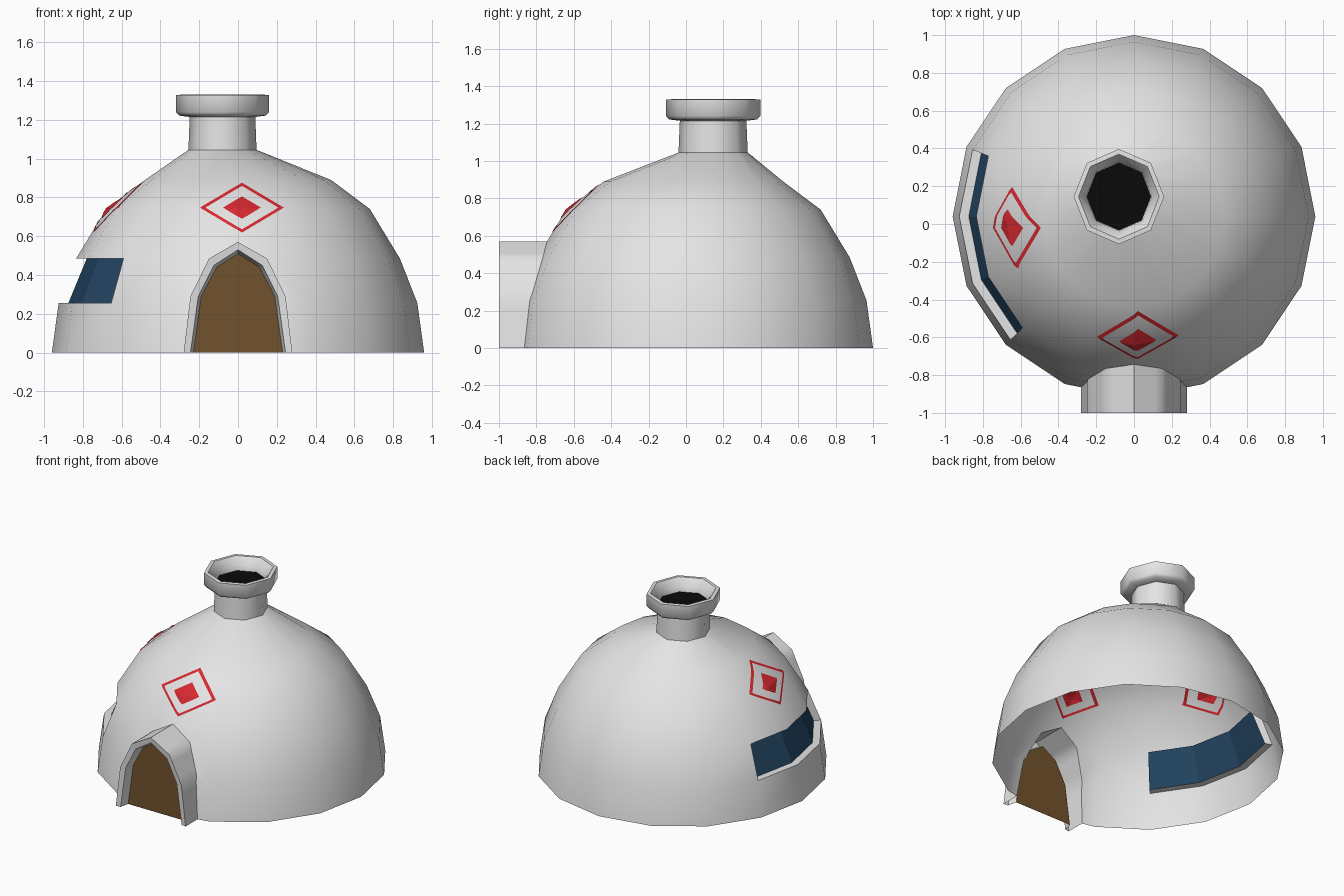
import bpy, bmesh, math
from mathutils import Vector
from mathutils.bvhtree import BVHTree

if "Cube" in bpy.data.objects:
    bpy.data.objects.remove(bpy.data.objects["Cube"])

def material(name, rgb):
    m = bpy.data.materials.new(name)
    m.diffuse_color = (*rgb, 1)
    m.use_nodes = True
    m.node_tree.nodes["Principled BSDF"].inputs["Base Color"].default_value = m.diffuse_color
    return m

GREY = material("plaster_grey", (0.78, 0.78, 0.78))
BLUE = material("window_blue", (0.017, 0.06, 0.125))
BROWN = material("door_brown", (0.17, 0.085, 0.026))
RED = material("paint_red", (0.68, 0.022, 0.03))
BLACK = material("hole_black", (0.003, 0.003, 0.003))

def finish(bm, name, mat, angle=None, recalc=True):
    if recalc:
        bmesh.ops.recalc_face_normals(bm, faces=bm.faces)
    me = bpy.data.meshes.new(name)
    bm.to_mesh(me)
    bm.free()
    me.materials.append(mat)
    ob = bpy.data.objects.new(name, me)
    bpy.context.collection.objects.link(ob)
    if angle:
        bpy.ops.object.select_all(action='DESELECT')
        ob.select_set(True)
        bpy.context.view_layer.objects.active = ob
        bpy.ops.object.shade_smooth_by_angle(angle=math.radians(angle))
    return ob

def strip(bm, a, b, closed=False):
    """Quads between two rows of vertices."""
    n = len(a)
    for i in range(n if closed else n - 1):
        j = (i + 1) % n
        bm.faces.new((a[i], a[j], b[j], b[i]))

def row(bm, pts):
    return [bm.verts.new(p) for p in pts]

# ---- shared dimensions
N = 16
CY = 0.04
PROFILE = [(0.96, 0), (0.925, 0.255), (0.835, 0.485), (0.68, 0.74), (0.48, 0.89)]
WINDOW = (7, 8, 9)                       # dome sectors holding the window

def dome_pt(k, r, z):
    a = 2 * math.pi * k / N
    return Vector((r * math.cos(a), CY + r * math.sin(a), z))

def neck_pt(k, r, z):
    """Point on the octagonal chimney; odd points lie mid-side."""
    a = 2 * math.pi * k / N
    q = r * (math.cos(math.pi / 8) if k % 2 else 1)
    return Vector((-0.08 + 0.95 * q * math.cos(a), 0.145 + q * math.sin(a), z))

# ---- dome shell, lofted up to the chimney foot
bm = bmesh.new()
rings = [row(bm, [dome_pt(k, r, z) for k in range(N)]) for r, z in PROFILE]
rings.append(row(bm, [neck_pt(k, 0.185, 1.045) for k in range(N)]))
for lo, hi in zip(rings, rings[1:]):
    strip(bm, lo, hi, True)
bm.normal_update()
bvh = BVHTree.FromBMesh(bm)

# remove window faces and build the recess
bm.faces.ensure_lookup_table()
bmesh.ops.delete(bm, geom=[bm.faces[N + k] for k in WINDOW], context='FACES_ONLY')
span = range(WINDOW[0], WINDOW[-1] + 2)
low_in = row(bm, [dome_pt(k, 0.875, 0.255) for k in span])
top_in = row(bm, [dome_pt(k, 0.78, 0.485) for k in span])
low_out, top_out = [rings[1][k] for k in span], [rings[2][k] for k in span]
strip(bm, low_out, low_in)
strip(bm, top_in, top_out)
for i in (0, -1):
    bm.faces.new((low_out[i], low_in[i], top_in[i], top_out[i]))

# ---- entrance arch outlines (x, z)
def arch(half):
    return [(-x, z) for x, z in half] + [(x, z) for x, z in half[-2::-1]]

OUTER = arch([(0.28, 0), (0.245, 0.29), (0.15, 0.485), (0, 0.57)])
LIP = arch([(0.245, 0), (0.205, 0.29), (0.125, 0.45), (0, 0.53)])
INNER = arch([(0.23, 0), (0.19, 0.29), (0.11, 0.44), (0, 0.51)])

# cut the doorway out of the dome along each arch edge
def edge_normal(p, q):
    return Vector((-(q[1] - p[1]), 0, q[0] - p[0])).normalized()

def front_faces():
    return [f for f in bm.faces
            if f.calc_center_median().y < -0.5 and abs(f.calc_center_median().x) < 0.4
            and f.calc_center_median().z < 0.7]

planes = [(Vector((p[0], 0, p[1])), edge_normal(p, q)) for p, q in zip(OUTER, OUTER[1:])]
for co, no in planes:
    fs = front_faces()
    geom = fs + list({e for f in fs for e in f.edges}) + list({v for f in fs for v in f.verts})
    bmesh.ops.bisect_plane(bm, geom=geom, dist=1e-5, plane_co=co, plane_no=no)
doorway = [f for f in front_faces()
           if all((f.calc_center_median() - co).dot(no) < 0 for co, no in planes)]
bmesh.ops.delete(bm, geom=doorway, context='FACES')
# merge leftover coplanar pieces
fs = front_faces()
bmesh.ops.dissolve_limit(bm, angle_limit=math.radians(0.5),
                         verts=list({v for f in fs for v in f.verts}),
                         edges=list({e for f in fs for e in f.edges}))
finish(bm, "dome", GREY, 40)

# ---- window pane
bm = bmesh.new()
strip(bm, row(bm, [dome_pt(k, 0.875, 0.255) for k in span]),
      row(bm, [dome_pt(k, 0.78, 0.485) for k in span]))
finish(bm, "window_pane", BLUE)

# ---- chimney with thick rim, and its dark hole
bm = bmesh.new()
prof = [(0.185, 1.045), (0.178, 1.215), (0.235, 1.222), (0.252, 1.24),
        (0.252, 1.328), (0.225, 1.33), (0.185, 1.28), (0.178, 1.24)]
rows = [row(bm, [neck_pt(k, r, z) for k in range(0, N, 2)]) for r, z in prof]
for lo, hi in zip(rows, rows[1:]):
    strip(bm, lo, hi, True)
finish(bm, "chimney", GREY, 55)

bm = bmesh.new()
bm.faces.new(row(bm, [neck_pt(k, 0.18, 1.242) for k in range(0, N, 2)]))
finish(bm, "chimney_hole", BLACK)

# ---- entrance porch
def refine(pts, n=4):
    out = [(p[0] + (q[0] - p[0]) * i / n, p[1] + (q[1] - p[1]) * i / n)
           for p, q in zip(pts, pts[1:]) for i in range(n)]
    return out + [pts[-1]]

def on_dome(x, z):
    hit = bvh.ray_cast(Vector((x, -2, max(z, 0.001))), Vector((0, 1, 0)))[0]
    return Vector((x, hit.y, z))

bm = bmesh.new()
rows = [row(bm, [on_dome(x, z) for x, z in refine(OUTER)])]
for outline, y in ((OUTER, -1), (LIP, -0.995), (INNER, -0.93)):
    rows.append(row(bm, [(x, y, z) for x, z in refine(outline)]))
for a, b in zip(rows, rows[1:]):
    strip(bm, a, b)
finish(bm, "entrance_porch", GREY, 50)

# ---- door
bm = bmesh.new()
bm.faces.new(row(bm, [(x, -0.93, z) for x, z in INNER]))
finish(bm, "door", BROWN)

# ---- painted diamonds, laid on both sides of the shell
def painted_diamond(name, direction, shift):
    """direction = outward horizontal axis; shift = sideways offset of the centre."""
    out = Vector(direction)
    side = Vector((-out.y, out.x, 0))
    n = 12
    corners = [(1, 0), (0, 1), (-1, 0), (0, -1)]
    loop = refine(corners + corners[:1], n)[:-1]
    bm = bmesh.new()
    for offset in (0.004, -0.004):
        def place(u, v, f):
            start = out * 2 + side * (shift + 0.215 * f * u) + Vector((0, 0, 0.745 + 0.128 * f * v))
            hit, normal = bvh.ray_cast(start, -out)[:2]
            if normal.dot(out) < 0:
                normal = -normal
            return hit + normal * offset
        for bands in ((1.0, 0.87), (0.45, 0.3, 0.15, 0.01)):
            rows = [row(bm, [place(u, v, f) for u, v in loop]) for f in bands]
            for a, b in zip(rows, rows[1:]):
                strip(bm, a, b, True)
    finish(bm, name, RED)

painted_diamond("front_diamond", (0, -1, 0), 0.02)
painted_diamond("left_diamond", (-1, 0, 0), 0.02)
